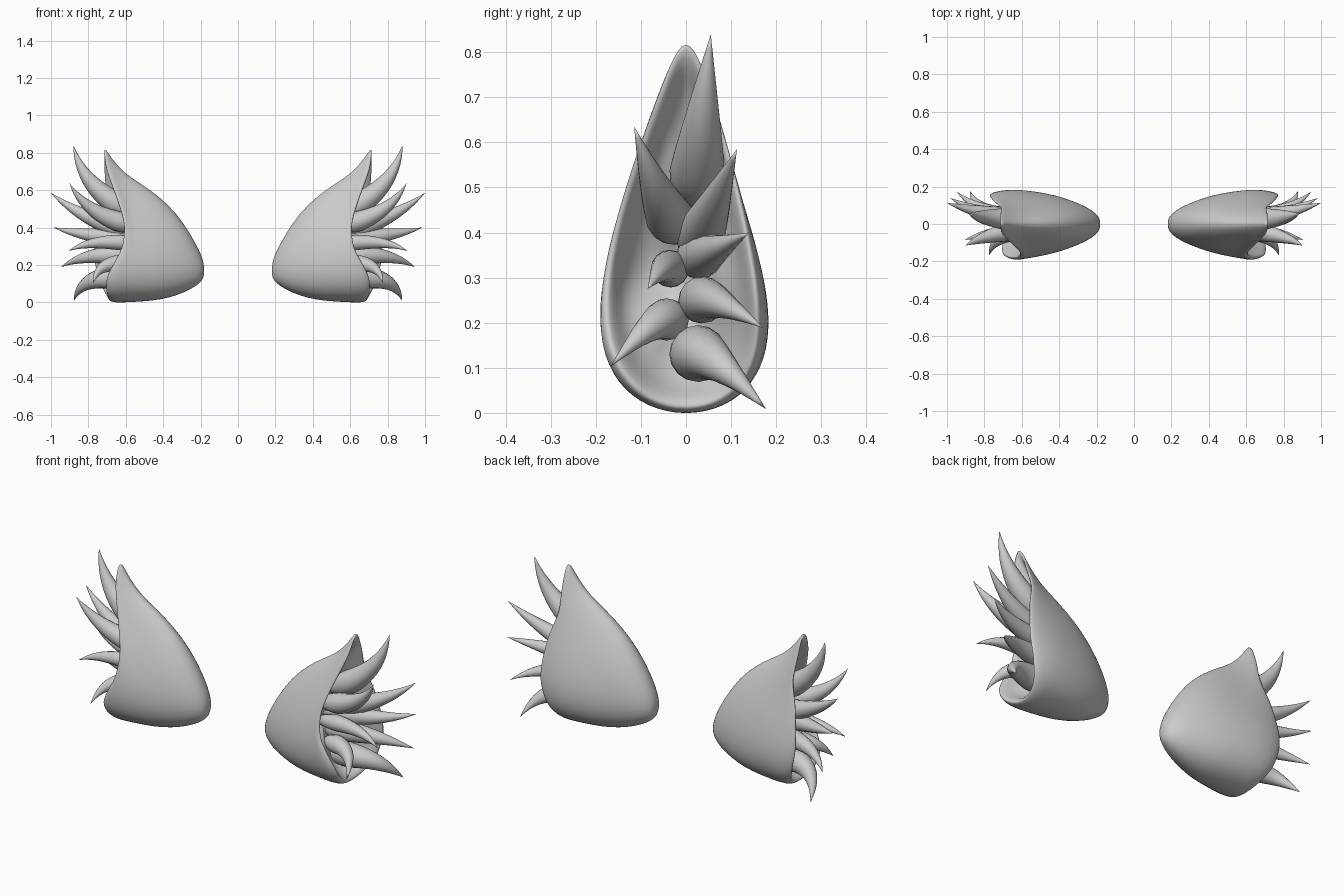
import bpy, bmesh, math
from mathutils import Vector

if "Cube" in bpy.data.objects:
    bpy.data.objects.remove(bpy.data.objects["Cube"])

fur = bpy.data.materials.new("grey")
fur.diffuse_color = (0.6, 0.6, 0.6, 1)
fur.use_nodes = True
fur.node_tree.nodes["Principled BSDF"].inputs["Base Color"].default_value = fur.diffuse_color


def lerp_table(table, z):
    if z <= table[0][0]:
        return table[0][1]
    for (z0, x0), (z1, x1) in zip(table, table[1:]):
        if z <= z1:
            return x0 + (x1 - x0) * (z - z0) / (z1 - z0)
    return table[-1][1]


def loft(name, start, rings, end):
    """Skin a list of closed rings, closed by a point at each end, mirrored in x."""
    bm = bmesh.new()
    loops = [[bm.verts.new(p) for p in ring] for ring in rings]
    n = len(loops[0])
    for a, b in zip(loops, loops[1:]):
        for i in range(n):
            j = (i + 1) % n
            bm.faces.new((a[i], a[j], b[j], b[i]))
    for tip, loop in ((start, loops[0]), (end, loops[-1])):
        v = bm.verts.new(tip)
        for i in range(n):
            bm.faces.new((v, loop[i], loop[(i + 1) % n]))
    bmesh.ops.recalc_face_normals(bm, faces=bm.faces)
    mesh = bpy.data.meshes.new(name)
    bm.to_mesh(mesh)
    bm.free()
    mesh.materials.append(fur)
    mesh.shade_smooth()
    obj = bpy.data.objects.new(name, mesh)
    bpy.context.collection.objects.link(obj)
    mirror = obj.modifiers.new("mirror", 'MIRROR')
    mirror.use_mirror_merge = False
    return obj


# Rim of the opening: x by height, on the front and back sides
FRONT = [(0, .68), (.05, .70), (.12, .70), (.2, .665), (.28, .615), (.4, .597),
         (.5, .62), (.6, .655), (.73, .70), (.815, .71)]
BACK = [(0, .68), (.1, .735), (.25, .77), (.36, .76), (.48, .74), (.6, .70),
        (.73, .71), (.815, .71)]


def rim_x(y, z):
    t = min(1, max(0, .5 + y / .16))
    t = t * t * (3 - 2 * t)
    return lerp_table(FRONT, z) * (1 - t) + lerp_table(BACK, z) * t


# Shell sections: x, top z, bottom z, half width, egg shape, rim influence
SECTIONS = [(.184, .215, .13, .03, 0, 0), (.20, .265, .105, .055, .1, 0),
            (.25, .36, .07, .092, .25, 0), (.33, .48, .035, .127, .45, 0),
            (.42, .565, .012, .155, .6, 0), (.50, .63, .004, .172, .75, .15),
            (.57, .69, -.001, .182, .9, .5), (.605, .775, -.003, .185, 1, .85),
            (.62, .828, .004, .178, 1, 1)]
N = 40


def section(x, top, bottom, w, egg, k):
    ring = []
    for i in range(N):
        a = 2 * math.pi * i / N
        v = (1 - math.cos(a)) / 2
        shape = 1 + egg * (.55 - 1.45 * v + .28 * v * v)
        y, z = w * math.sin(a) * shape, bottom + (top - bottom) * v
        px = x + k * (rim_x(y, z) - .62)
        # The back edge curls inward toward the opening
        if y > 0:
            y *= 1 - .14 * max(0, k - .5) * 2 * math.sin(a) ** 2
        ring.append(Vector((px, y, z)))
    return ring


rings = [section(*s) for s in SECTIONS]
# Hollow inside: the rim ring shrunk and pushed inward
rim = rings[-1]
for scale, depth in ((.95, -.01), (.87, .01), (.79, .05), (.67, .09), (.4, .12)):
    rings.append([Vector((p.x - depth, p.y * scale, .28 + (p.z - .28) * (scale + .02)))
                  for p in rim])
shell = loft("ear_shell", (.18, 0, .17), rings, (.5, 0, .28))
sub = shell.modifiers.new("smooth", 'SUBSURF')
sub.levels = sub.render_levels = 1

# Fur tufts: base, bend point, tip, radius
TUFTS = [((.56, .02, .48), (.83, .03, .60), (.88, .055, .84), .068),
         ((.54, -.02, .41), (.80, -.055, .45), (.90, -.115, .635), .06),
         ((.53, .02, .37), (.82, .05, .43), (1.0, .113, .585), .06),
         ((.52, .02, .345), (.80, .035, .345), (.985, .14, .40), .056),
         ((.53, -.03, .31), (.78, -.04, .345), (.905, -.085, .275), .046),
         ((.53, .03, .24), (.80, .03, .28), (.947, .172, .188), .058),
         ((.55, .02, .12), (.83, .02, .17), (.878, .178, .008), .07),
         ((.56, -.03, .20), (.75, -.05, .235), (.775, -.168, .102), .052)]


def tuft(index, base, bend, tip, radius):
    p0, p1, p2 = Vector(base), Vector(bend), Vector(tip)
    steps, sides, out = 14, 16, []
    for s in range(steps):
        t = s / steps
        c = p0 * (1 - t) ** 2 + p1 * 2 * t * (1 - t) + p2 * t * t
        d = ((p1 - p0) * (1 - t) + (p2 - p1) * t).normalized()
        u = d.cross(Vector((0, 1, 0))).normalized()
        v = d.cross(u)
        r = radius * min(1, .6 + 2.2 * t) * (1 - t ** 1.5)
        out.append([c + (u * math.cos(q) + v * math.sin(q)) * r
                    for q in (2 * math.pi * i / sides for i in range(sides))])
    loft("fur_tuft_%d" % index, p0, out, p2)


for i, t in enumerate(TUFTS):
    tuft(i + 1, *t)
